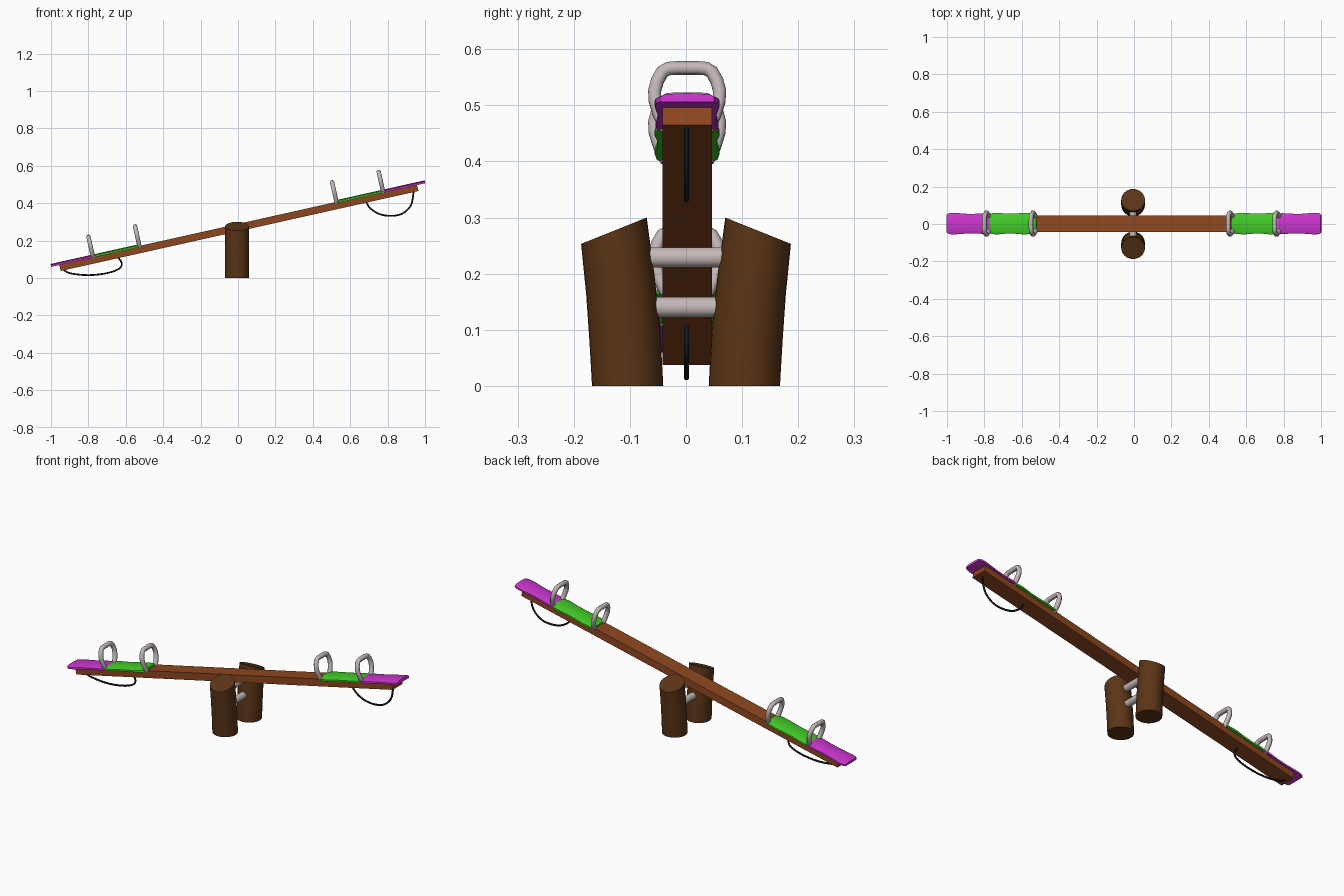
import bpy, bmesh, math
from mathutils import Matrix, Vector

if "Cube" in bpy.data.objects:
    bpy.data.objects.remove(bpy.data.objects["Cube"])

TILT = (Matrix.Translation((0.004, 0.002, 0.27))
        @ Matrix.Rotation(-math.radians(12.6), 4, 'Y'))


def material(name, rgb):
    m = bpy.data.materials.new(name)
    m.diffuse_color = (*rgb, 1)
    m.use_nodes = True
    m.node_tree.nodes["Principled BSDF"].inputs["Base Color"].default_value = m.diffuse_color
    return m


BEAM = material("beam_wood", (0.27, 0.063, 0.014))
POST = material("post_wood", (0.105, 0.035, 0.008))
PINK = material("magenta", (0.6, 0.035, 0.62))
GREEN = material("green", (0.055, 0.6, 0.02))
STEEL = material("steel", (0.55, 0.48, 0.48))
RUBBER = material("rubber", (0.008, 0.008, 0.008))


def finish(name, bm, mat, matrix=None, smooth=None):
    bmesh.ops.recalc_face_normals(bm, faces=bm.faces)
    if matrix is not None:
        bm.transform(matrix)
    me = bpy.data.meshes.new(name)
    bm.to_mesh(me)
    bm.free()
    me.materials.append(mat)
    ob = bpy.data.objects.new(name, me)
    bpy.context.collection.objects.link(ob)
    if smooth:
        bpy.context.view_layer.objects.active = ob
        ob.select_set(True)
        bpy.ops.object.shade_smooth_by_angle(angle=math.radians(smooth))
        ob.select_set(False)
    return ob


def loft(name, rings, mat, matrix=None, smooth=None):
    """Skin a list of closed rings and cap both ends."""
    bm = bmesh.new()
    rs = [[bm.verts.new(p) for p in r] for r in rings]
    n = len(rs[0])
    for a, b in zip(rs, rs[1:]):
        for i in range(n):
            j = (i + 1) % n
            bm.faces.new((a[i], a[j], b[j], b[i]))
    bm.faces.new(rs[0])
    bm.faces.new(rs[-1])
    return finish(name, bm, mat, matrix, smooth)


def tube(name, pts, side, radius, mat, n=8, matrix=None):
    """Round tube along a planar path; side is the plane's normal."""
    pts = [Vector(p) for p in pts]
    side = Vector(side)
    rings = []
    for i, p in enumerate(pts):
        t = (pts[min(i + 1, len(pts) - 1)] - pts[max(i - 1, 0)]).normalized()
        out = t.cross(side)
        rings.append([p + radius * (math.cos(a) * side + math.sin(a) * out)
                      for a in (math.tau * (k + 0.5) / n for k in range(n))])
    return loft(name, rings, mat, matrix, 50)


def spline(pts, steps=5):
    """Catmull-Rom points through a short 2D path."""
    p = [Vector(q) for q in pts]
    p = [2 * p[0] - p[1]] + p + [2 * p[-1] - p[-2]]
    out = []
    for a, b, c, d in zip(p, p[1:], p[2:], p[3:]):
        for k in range(steps):
            t = k / steps
            out.append(0.5 * (2 * b + (c - a) * t + (2 * a - 5 * b + 4 * c - d) * t * t
                              + (3 * b - a - 3 * c + d) * t ** 3))
    return out + [p[-2]]


# Beam
bm = bmesh.new()
bmesh.ops.create_cube(bm, size=1)
bm.transform(Matrix.Diagonal((1.96, 0.088, 0.039, 1)))
finish("beam", bm, BEAM, TILT)


# Seats: thin pads with waisted sides and slightly drooped edges
def seat(name, stations, mat, s):
    rings = []
    for u, hw in stations:
        top = [(-1, 0.022), (-0.8, 0.027), (0, 0.029), (0.8, 0.027), (1, 0.022)]
        rings.append([(s * u, f * hw, w) for f, w in top]
                     + [(s * u, hw, 0.013), (s * u, -hw, 0.013)])
    loft(name, rings, mat, TILT, 30)


REAR = [(0.79, 0.052), (0.81, 0.056), (0.86, 0.053), (0.91, 0.052), (0.96, 0.056),
        (0.99, 0.058), (1.012, 0.056), (1.025, 0.048)]
FRONT = [(0.535, 0.045), (0.55, 0.054), (0.60, 0.058), (0.65, 0.054), (0.70, 0.053),
         (0.75, 0.058), (0.775, 0.056), (0.79, 0.052)]

# Handles: open rings standing square to the beam
HALF = [(0.036, 0.014), (0.049, 0.04), (0.057, 0.066), (0.058, 0.084), (0.053, 0.103),
        (0.044, 0.119), (0.034, 0.125), (0.02, 0.126)]
LOOP = HALF + [(-y, w) for y, w in reversed(HALF)]

for s, label in ((-1, "left"), (1, "right")):
    seat(label + "_back_pad", REAR, PINK, s)
    seat(label + "_seat", FRONT, GREEN, s)
    for u, kind in ((0.54, "inner"), (0.795, "outer")):
        tube(f"{label}_{kind}_handle", [(s * u, y, w) for y, w in LOOP],
             (1, 0, 0), 0.0125, STEEL, 8, TILT)

# Rubber bumpers under the ends; the lower one is squashed against the ground
BUMPERS = {
    "right": [(0.68, 0.415), (0.705, 0.375), (0.755, 0.342), (0.82, 0.332),
              (0.88, 0.345), (0.925, 0.39), (0.94, 0.465)],
    "left": [(-0.94, 0.05), (-0.90, 0.026), (-0.80, 0.015), (-0.70, 0.026),
             (-0.635, 0.05), (-0.622, 0.08), (-0.645, 0.115)],
}
for label, path in BUMPERS.items():
    tube(label + "_bumper", [(x, 0.001, z) for x, z in spline(path)],
         (0, 1, 0), 0.005, RUBBER)

# Posts: logs bowed outward with slanted tops (y centre, z, y radius, tilt of ring)
PROFILE = [(0.104, 0, 0.0635, 0), (0.109, 0.09, 0.0632, -0.009),
           (0.117, 0.18, 0.061, -0.016), (0.1285, 0.2765, 0.0585, -0.0235)]
for s, label in ((-1, "front"), (1, "back")):
    rings = []
    for yc, z, r, dz in PROFILE:
        rings.append([(-0.005 + 0.0635 * math.cos(a), s * (yc + r * math.sin(a)),
                       z + dz * math.sin(a))
                      for a in (math.tau * k / 32 for k in range(32))])
    loft(label + "_post", rings, POST, None, 40)

# Cross bars between the posts
for z, label in ((0.229, "upper"), (0.14, "lower")):
    tube(label + "_cross_bar", [(-0.005, -0.1, z), (-0.005, 0.1, z)],
         (1, 0, 0), 0.0195, STEEL, 8)
